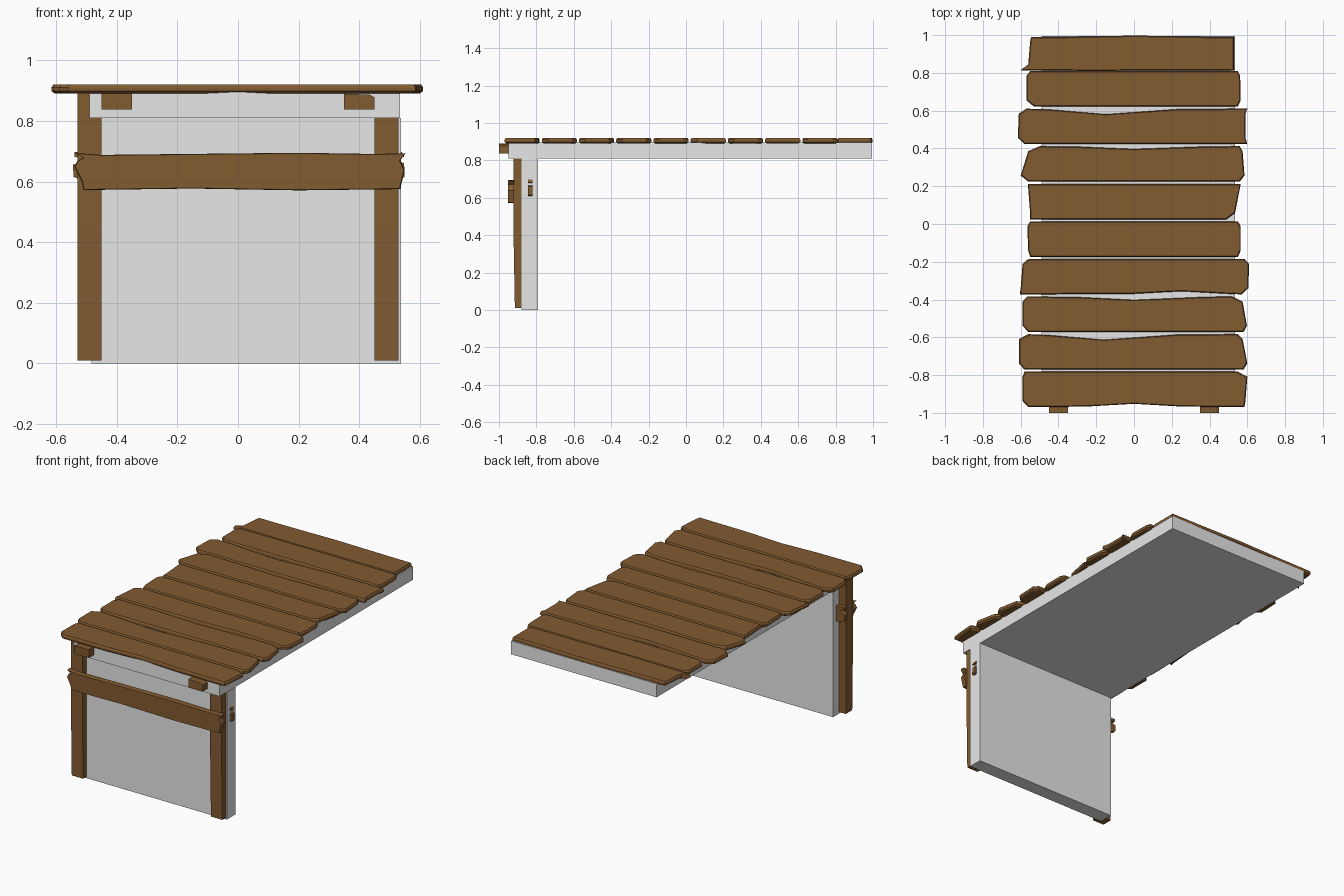
import bpy, bmesh

if "Cube" in bpy.data.objects:
    bpy.data.objects.remove(bpy.data.objects["Cube"])


def mat(name, rgb):
    m = bpy.data.materials.new(name)
    m.diffuse_color = (*rgb, 1)
    m.use_nodes = True
    m.node_tree.nodes["Principled BSDF"].inputs["Base Color"].default_value = m.diffuse_color
    return m


WOOD = mat("brown wood", (0.225, 0.106, 0.031))
GREY = mat("pale grey", (0.8, 0.8, 0.8))


def finish(name, bm, material):
    bmesh.ops.recalc_face_normals(bm, faces=bm.faces)
    me = bpy.data.meshes.new(name)
    bm.to_mesh(me)
    bm.free()
    me.materials.append(material)
    ob = bpy.data.objects.new(name, me)
    bpy.context.collection.objects.link(ob)
    return ob


def loft(name, rings, material):
    """Closed solid through rings with equal point counts."""
    bm = bmesh.new()
    vs = [[bm.verts.new(p) for p in r] for r in rings]
    n = len(vs[0])
    for a, b in zip(vs, vs[1:]):
        for i in range(n):
            j = (i + 1) % n
            bm.faces.new((a[i], a[j], b[j], b[i]))
    bm.faces.new(vs[0])
    bm.faces.new(vs[-1])
    return finish(name, bm, material)


def box(name, x0, x1, y0, y1, z0, z1, material):
    return loft(name, [[(x0, y0, z), (x1, y0, z), (x1, y1, z), (x0, y1, z)]
                       for z in (z0, z1)], material)


def shrink(outline, cy, d):
    """Pull an outline in by about d on every side."""
    return [(x * (1 - d / 0.56), cy + (y - cy) * (1 - d / 0.09)) for x, y in outline]


# Grey slabs
box("top_slab", -0.49, 0.535, -0.95, 0.995, 0.81, 0.895, GREY)
box("front_wall", -0.483, 0.537, -0.88, -0.79, 0.0, 0.81, GREY)

# Deck planks, back to front: left end x at 4 depths, right end x at 4 depths,
# then back-edge dip (x, depth) and front-edge dip (x, depth)
PLANKS = [
    (-.545, -.55, -.56, -.60, .53, .53, .53, .53, 0, -.008, -.2, -.004),
    (-.55, -.57, -.57, -.53, .55, .562, .565, .55, 0, 0, 0, 0),
    (-.57, -.61, -.615, -.58, .60, .59, .59, .60, -.15, .030, 0, 0),
    (-.50, -.56, -.60, -.56, .56, .575, .585, .56, 0, .015, 0, 0),
    (-.56, -.56, -.55, -.55, .565, .56, .535, .49, .1, 0, 0, 0),
    (-.55, -.565, -.56, -.55, .55, .565, .565, .55, 0, 0, 0, 0),
    (-.56, -.59, -.60, -.605, .585, .61, .605, .57, 0, 0, .25, .017),
    (-.565, -.59, -.59, -.56, .52, .575, .598, .58, 0, .018, 0, 0),
    (-.56, -.61, -.61, -.58, .55, .575, .60, .58, -.16, .030, 0, 0),
    (-.58, -.59, -.59, -.56, .55, .60, .59, .585, 0, 0, 0, .018),
]
for i, p in enumerate(PLANKS):
    cy = 0.902 if i == 0 else 0.915 - 0.199 * i
    h = 0.088 if i == 0 else 0.094
    ys = [cy + h, cy + h * 0.72, cy - h * 0.65, cy - h]
    left = list(zip(p[:4], ys))
    right = list(zip(p[4:8], ys))
    bx, bd, fx, fd = p[8:]
    back = [(bx + 0.38, ys[0] - bd * .1), (bx, ys[0] - bd), (bx - 0.3, ys[0] - bd * .15)]
    front = [(fx - 0.25, ys[3] + fd * .2), (fx, ys[3] + fd), (fx + 0.25, ys[3] + fd * .2)]
    outline = left + front + right[::-1] + back
    rings = []
    for z, d in ((0.890, 0.010), (0.898, 0.0), (0.911, 0.0), (0.920, 0.005)):
        rings.append([(x, y, z) for x, y in shrink(outline, cy, d)])
    loft("deck_plank_%d" % (i + 1), rings, WOOD)

# Front legs, leaning very slightly
for side, s in (("left", -1), ("right", 1)):
    loft(side + "_leg", [
        [(s * .45, y, z), (s * .53, y, z), (s * .53, -.85, z), (s * .45, -.85, z)]
        for z, y in ((0.01, -.915), (0.45, -.923), (0.89, -.922))], WOOD)

# Joists whose ends show under the front plank
for side, x0, cut in (("left", -.45, 0), ("right", .35, .012)):
    prof = [(x0, .837), (x0 + .1, .837), (x0 + .1, .89 - cut),
            (x0 + .085, .89 - cut * .3), (x0, .89)]
    loft(side + "_joist", [[(x, y, z) for x, z in prof] for y in (-1.0, 0.97)], WOOD)

# Front rail with splintered ends
RAIL = [(-.51, .572), (-.515, .60), (-.54, .65), (-.53, .668), (-.51, .68), (-.538, .694),
        (-.45, .688), (.20, .695), (.45, .691), (.553, .693), (.535, .67), (.55, .638),
        (.535, .575), (.2, .571), (-.15, .577)]
loft("front_rail", [[(x, y, z) for x, z in shrink(RAIL, .634, d)]
                    for y, d in ((-.953, .003), (-.945, 0), (-.92, 0))], WOOD)

# Rail set inside the wall, only its split ends poke out
INNER = [(-.50, .60), (-.542, .615), (-.545, .655), (-.50, .672), (-.54, .682), (-.54, .698),
         (.54, .698), (.548, .682), (.52, .672), (.548, .66), (.55, .615), (.51, .60)]
loft("wall_rail", [[(x, y, z) for x, z in INNER] for y in (-.846, -.82)], WOOD)
